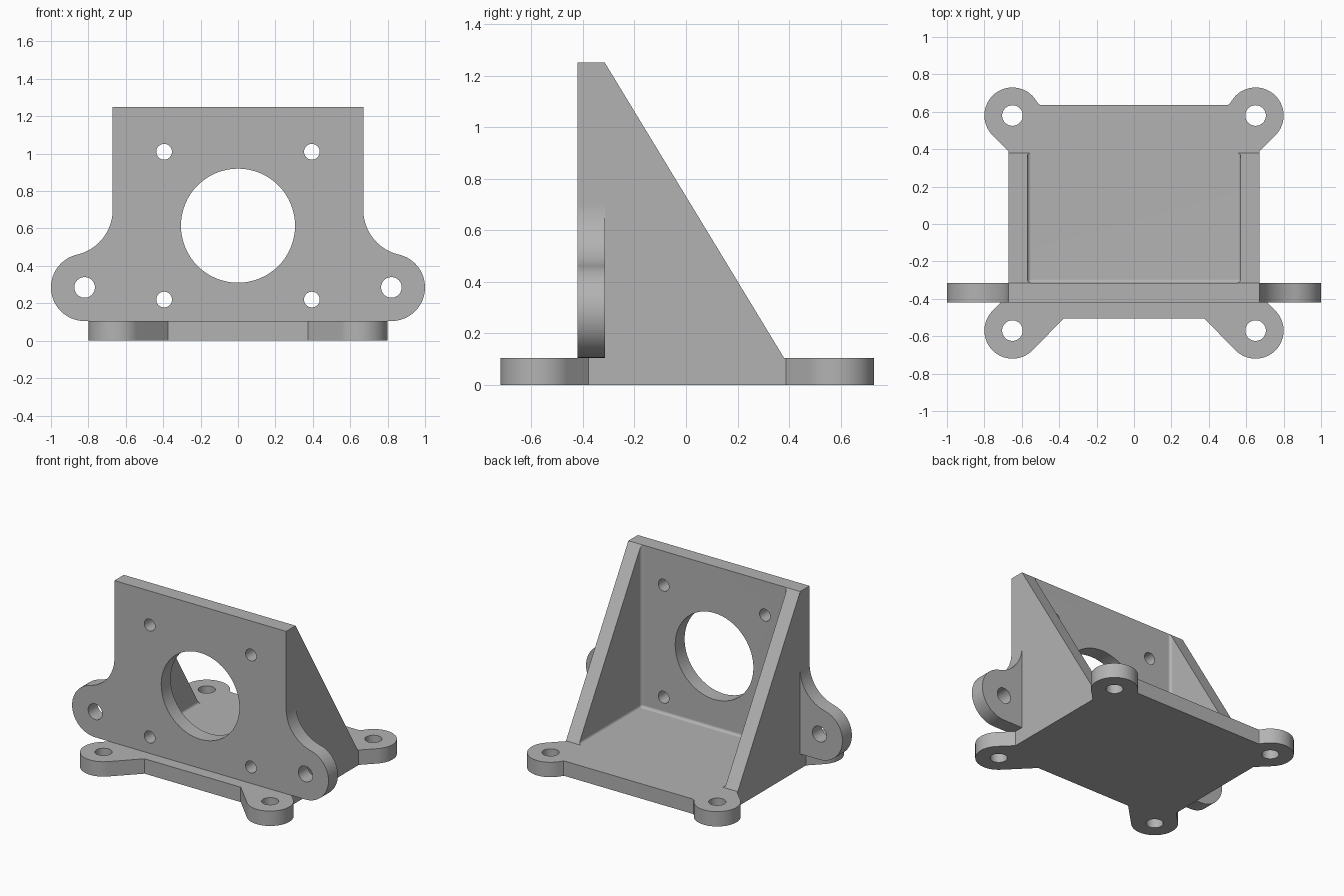
import bpy, bmesh
from math import cos, sin, radians
from mathutils import Matrix, Vector

cube = bpy.data.objects.get("Cube")
if cube:
    bpy.data.objects.remove(cube)

BASE, TOP = 0.105, 1.25          # base thickness, overall height
FRONT, INNER = -0.42, -0.315     # face plate, outer and inner side
HALF = 0.67                      # half width of the body

grey = bpy.data.materials.new("plain_grey")
grey.use_nodes = True
colour = (0.45, 0.45, 0.45, 1)
grey.diffuse_color = colour
grey.node_tree.nodes["Principled BSDF"].inputs["Base Color"].default_value = colour

# Axes for extruding: profile u, profile v, extrusion direction
UP = (Vector((1, 0, 0)), Vector((0, 1, 0)), Vector((0, 0, 1)))
BACK = (Vector((1, 0, 0)), Vector((0, 0, 1)), Vector((0, 1, 0)))
SIDE = (Vector((0, 1, 0)), Vector((0, 0, 1)), Vector((1, 0, 0)))


def make_object(name, bm):
    bmesh.ops.recalc_face_normals(bm, faces=bm.faces)
    mesh = bpy.data.meshes.new(name)
    bm.to_mesh(mesh)
    bm.free()
    mesh.materials.append(grey)
    obj = bpy.data.objects.new(name, mesh)
    bpy.context.collection.objects.link(obj)
    return obj


def arc(cx, cy, r, start, end, steps=32):
    angles = [radians(start + (end - start) * i / steps) for i in range(steps + 1)]
    return [(cx + r * cos(a), cy + r * sin(a)) for a in angles]


def mirrored(half):
    return half + [(-u, v) for u, v in reversed(half)]


def prism(name, outline, axes, low, high):
    u_axis, v_axis, w_axis = axes
    bm = bmesh.new()
    face = bm.faces.new([bm.verts.new(u_axis * u + v_axis * v + w_axis * low)
                         for u, v in outline])
    grown = bmesh.ops.extrude_face_region(bm, geom=[face])["geom"]
    bmesh.ops.translate(bm, vec=w_axis * (high - low),
                        verts=[g for g in grown if isinstance(g, bmesh.types.BMVert)])
    return make_object(name, bm)


def combine(target, tool, operation):
    mod = target.modifiers.new("combine", 'BOOLEAN')
    mod.object, mod.operation, mod.solver = tool, operation, 'EXACT'
    bpy.context.view_layer.objects.active = target
    bpy.ops.object.modifier_apply(modifier=mod.name)
    bpy.data.objects.remove(tool)


# Base plate with four ears
base_half = [(0.375, -0.505)]
base_half += arc(0.65, -0.57, 0.15, 225, 405)
base_half += [(HALF, -0.378), (HALF, 0.388)]
base_half += arc(0.65, 0.58, 0.15, -45, 148)
base_half += [(0.515, 0.648), (0.507, 0.639), (0.495, 0.636)]
bracket = prism("motor_bracket", mirrored(base_half), UP, 0, BASE)

# Solid wedge, hollowed later into the two side gussets
wedge_profile = [(FRONT, 0.05), (0.38, 0.05), (0.38, BASE), (INNER, TOP), (FRONT, TOP)]
wedge = prism("wedge", wedge_profile, SIDE, -HALF, HALF)
combine(bracket, wedge, 'UNION')

# Face plate with a rounded lug and a sweeping fillet on each side
face_half = arc(0.82, 0.285, 0.18, -90, 77)
face_half += arc(0.916, 0.70, 0.246, 257, 180, 24)[1:]
face_half += [(HALF, TOP)]
face = prism("face_plate", mirrored(face_half), BACK, FRONT, INNER)
combine(bracket, face, 'UNION')

# Cavity between the gussets, with small rounded inner corners
bm = bmesh.new()
bmesh.ops.create_cube(bm, size=1, matrix=Matrix.Translation((0, 0.5 + INNER, 1 + BASE))
                      @ Matrix.Diagonal((1.14, 1, 2, 1)))
corners = [e for e in bm.edges
           if all(v.co.y < 0 for v in e.verts) or all(v.co.z < 1 for v in e.verts)]
corners = [e for e in corners
           if not all(v.co.y > 0 for v in e.verts) and not all(v.co.z > 1 for v in e.verts)]
bmesh.ops.bevel(bm, geom=corners, offset=0.02, segments=4, profile=0.5, affect='EDGES')
combine(bracket, make_object("cavity", bm), 'DIFFERENCE')

# Bores: centre opening, four screw holes, two lug holes, four ear holes
face_holes = [(0, 0.615, 0.305)]
base_holes = []
for s in (-1, 1):
    face_holes += [(s * 0.395, 1.01, 0.042), (s * 0.395, 0.22, 0.042), (s * 0.82, 0.285, 0.055)]
    base_holes += [(s * 0.65, 0.58, 0.055), (s * 0.65, -0.57, 0.055)]
for u, v, r in face_holes:
    outline = arc(u, v, r, 0, 360, 64)[:-1]
    combine(bracket, prism("bore", outline, BACK, -0.5, -0.25), 'DIFFERENCE')
for u, v, r in base_holes:
    outline = arc(u, v, r, 0, 360, 48)[:-1]
    combine(bracket, prism("bore", outline, UP, -0.1, 0.2), 'DIFFERENCE')

# Smooth the rounds, keep flat faces flat
bpy.ops.object.select_all(action='DESELECT')
bracket.select_set(True)
bpy.context.view_layer.objects.active = bracket
bpy.ops.object.shade_smooth_by_angle(angle=radians(30))
weighted = bracket.modifiers.new("flat_faces", 'WEIGHTED_NORMAL')
weighted.keep_sharp = True
